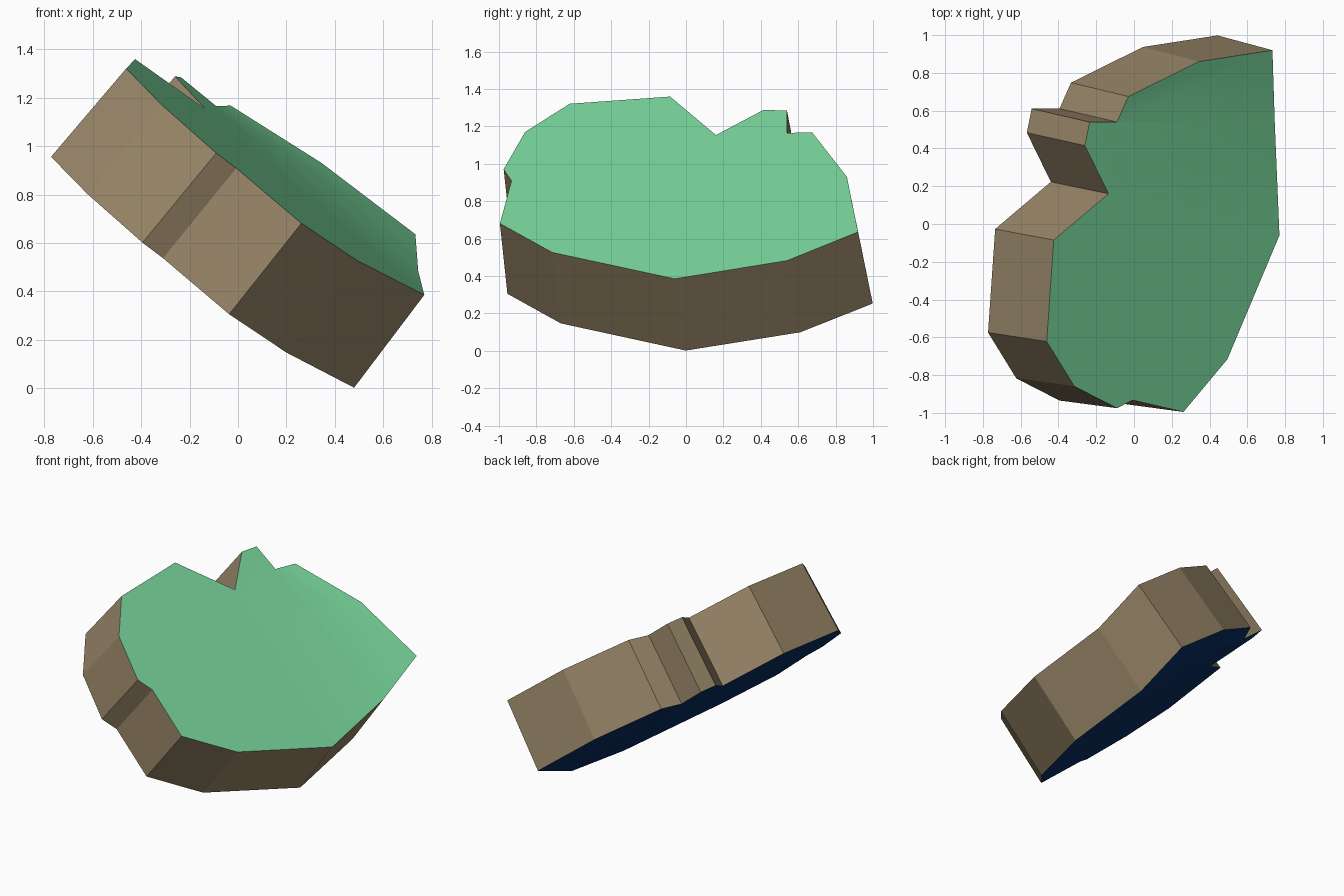
import bpy, bmesh

if "Cube" in bpy.data.objects:
    bpy.data.objects.remove(bpy.data.objects["Cube"])

# Outline of the grass top seen from above, counter-clockwise.
# The first five points are the flap that bends up past the fold line.
FLAP = [(0.745, 0.54), (0.733, 0.92), (0.345, 0.86), (-0.03, 0.675), (-0.09, 0.54)]
REST = [(-0.235, 0.54), (-0.26, 0.415), (-0.135, 0.16), (-0.425, -0.085),
        (-0.462, -0.622), (-0.315, -0.86), (-0.09, -0.975), (-0.007, -0.933),
        (0.262, -0.995), (0.495, -0.715), (0.77, -0.06)]
outline = FLAP + REST


def top_point(x, y):
    # tilted plane, with a slight upward bend beyond the fold
    return (x, y, 1.023 - 0.818 * x + 0.128 * y + 0.25 * max(0, y - 0.54))


def bottom_point(x, y, z):
    # slab thickness runs square to the tilted plane
    return (x - 0.303 + 0.0167 * x, y + 0.06 + 0.02 * y,
            max(0.0, z - 0.372 - 0.015 * x))


def material(name, rgb):
    m = bpy.data.materials.new(name)
    lin = [(c / 255 / 12.92 if c < 11 else ((c / 255 + 0.055) / 1.055) ** 2.4) for c in rgb]
    m.diffuse_color = (*lin, 1)
    m.use_nodes = True
    m.node_tree.nodes["Principled BSDF"].inputs["Base Color"].default_value = m.diffuse_color
    return m


bm = bmesh.new()
tops = [bm.verts.new(top_point(x, y)) for x, y in outline]
bots = [bm.verts.new(bottom_point(*v.co)) for v in tops]
n = len(outline)
k = len(FLAP)

# Grass top and dark underside: a flap and a main face each, meeting at the fold
for ring, mat in ((tops, 0), (bots, 2)):
    for part in (ring[:k], ring[k - 1:] + ring[:1]):
        f = bm.faces.new(part if mat == 0 else part[::-1])
        f.material_index = mat
        f.smooth = True

# Earth walls
for i in range(n):
    j = (i + 1) % n
    f = bm.faces.new((tops[i], bots[i], bots[j], tops[j]))
    f.material_index = 1

bmesh.ops.recalc_face_normals(bm, faces=bm.faces)
mesh = bpy.data.meshes.new("ground_slab")
bm.to_mesh(mesh)
bm.free()

for name, rgb in (("grass green", (118, 210, 152)),
                  ("earth brown", (152, 134, 104)),
                  ("dark navy underside", (8, 46, 98))):
    mesh.materials.append(material(name, rgb))
bpy.context.collection.objects.link(bpy.data.objects.new("ground_slab", mesh))
